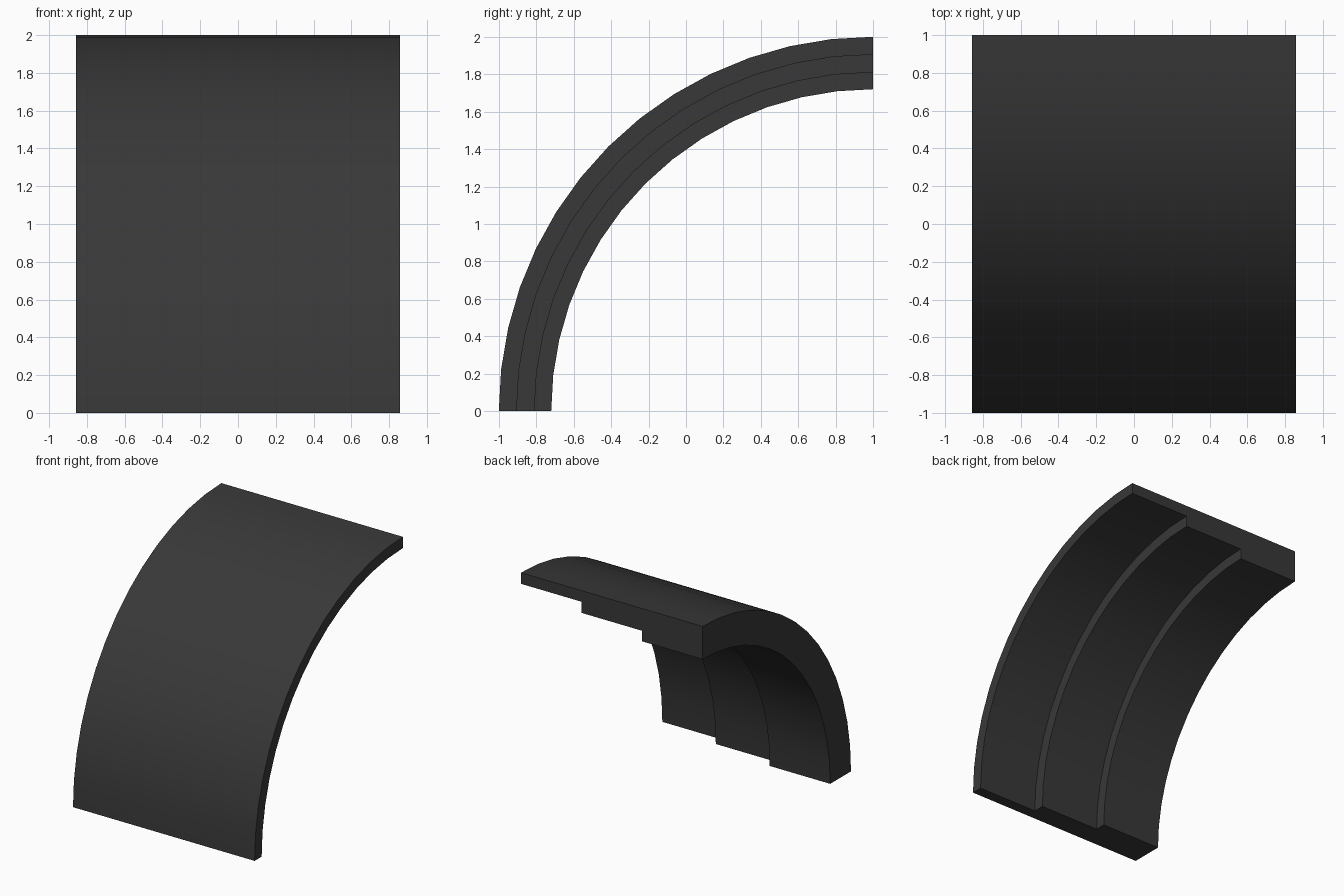
import bpy, bmesh, math

if "Cube" in bpy.data.objects:
    bpy.data.objects.remove(bpy.data.objects["Cube"])

SEGMENTS = 14
X0, X1 = -0.857, 0.857
STEP = (X1 - X0) / 3
R_OUT, R_1, R_2, R_3 = 2.0, 1.905, 1.81, 1.72

# stepped cross-section as (x, radius): thickest on the left, thinnest on the right
profile = [
    (X0, R_OUT), (X1, R_OUT),
    (X1, R_1), (X0 + 2 * STEP, R_1),
    (X0 + 2 * STEP, R_2), (X0 + STEP, R_2),
    (X0 + STEP, R_3), (X0, R_3),
]

# sweep the section through a quarter turn about the axis y = 1, z = 0
bm = bmesh.new()
rings = []
for i in range(SEGMENTS + 1):
    a = math.pi / 2 * i / SEGMENTS
    rings.append([bm.verts.new((x, 1 - r * math.cos(a), r * math.sin(a)))
                  for x, r in profile])
n = len(profile)
for a, b in zip(rings, rings[1:]):
    for j in range(n):
        k = (j + 1) % n
        bm.faces.new((a[j], a[k], b[k], b[j]))

# flat end caps
bm.faces.new(rings[0])
bm.faces.new(rings[-1])
bmesh.ops.recalc_face_normals(bm, faces=bm.faces[:])

mesh = bpy.data.meshes.new("stepped_quarter_arch")
bm.to_mesh(mesh)
bm.free()
arch = bpy.data.objects.new("stepped_quarter_arch", mesh)
bpy.context.collection.objects.link(arch)

# dark grey finish
mat = bpy.data.materials.new("dark_grey")
mat.diffuse_color = (0.04, 0.04, 0.04, 1)
mat.use_nodes = True
mat.node_tree.nodes["Principled BSDF"].inputs["Base Color"].default_value = mat.diffuse_color
mesh.materials.append(mat)

# smooth curve, crisp steps
bpy.context.view_layer.objects.active = arch
arch.select_set(True)
bpy.ops.object.shade_smooth_by_angle(angle=math.radians(30))
